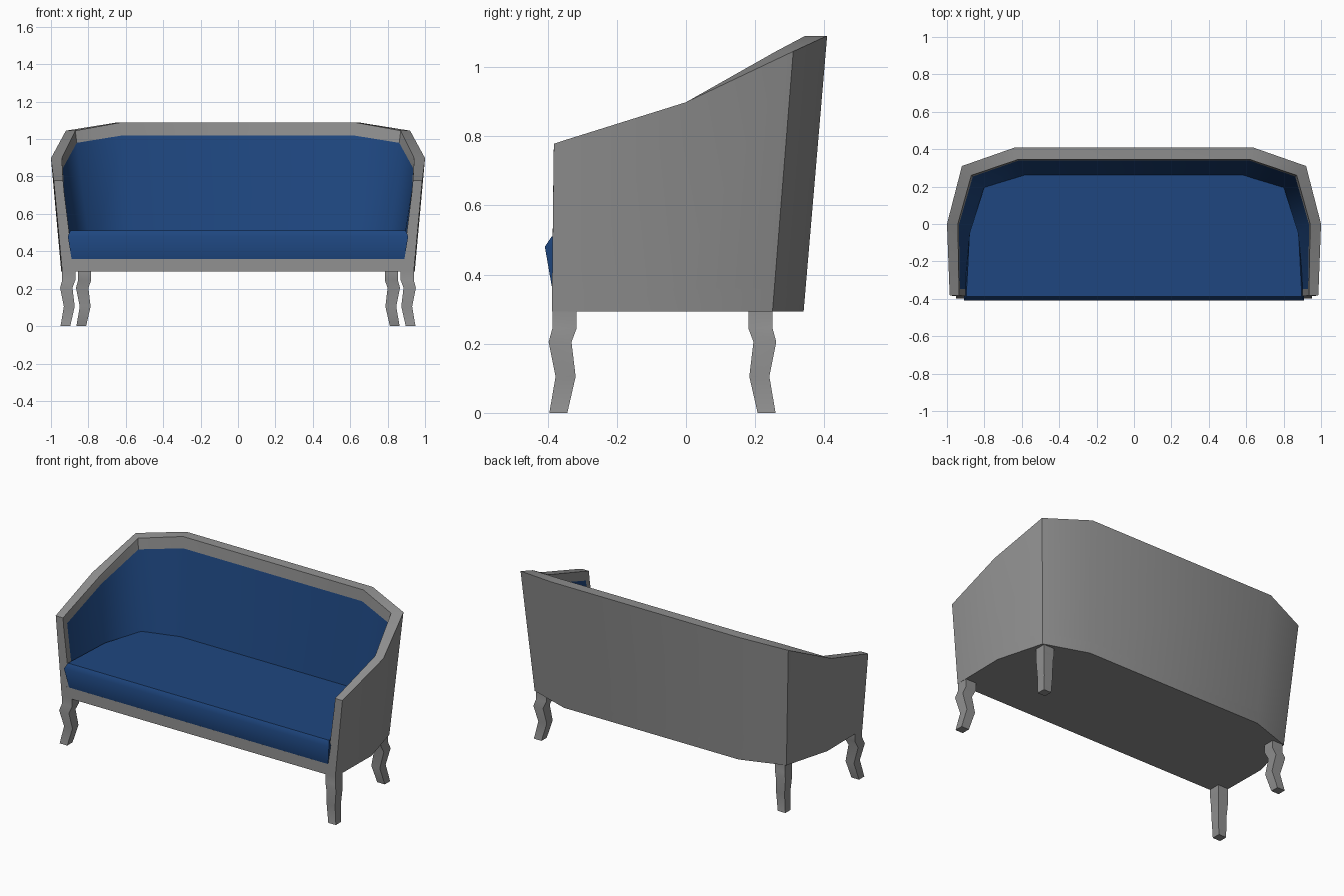
import bpy, bmesh

if "Cube" in bpy.data.objects:
    bpy.data.objects.remove(bpy.data.objects["Cube"])

blue = bpy.data.materials.new("blue_fabric")
blue.diffuse_color = (0.013, 0.062, 0.215, 1)
blue.use_nodes = True
blue.node_tree.nodes["Principled BSDF"].inputs["Base Color"].default_value = blue.diffuse_color
grey = bpy.data.materials.new("dark_grey")
grey.diffuse_color = (0.165, 0.165, 0.165, 1)
grey.use_nodes = True
grey.node_tree.nodes["Principled BSDF"].inputs["Base Color"].default_value = grey.diffuse_color
grey.diffuse_color = (0.28, 0.28, 0.28, 1)
grey.use_nodes = True
grey.node_tree.nodes["Principled BSDF"].inputs["Base Color"].default_value = grey.diffuse_color


def make(name, verts, faces, mat=grey, recalc=True, angle=0.5):
    bm = bmesh.new()
    vs = [bm.verts.new(v) for v in verts]
    for f in faces:
        bm.faces.new([vs[i] for i in f])
    loose = [v for v in bm.verts if not v.link_faces]
    bmesh.ops.delete(bm, geom=loose, context='VERTS')
    if recalc:
        bmesh.ops.recalc_face_normals(bm, faces=bm.faces[:])
    me = bpy.data.meshes.new(name)
    bm.to_mesh(me)
    bm.free()
    ob = bpy.data.objects.new(name, me)
    bpy.context.collection.objects.link(ob)
    me.materials.append(mat)
    bpy.ops.object.select_all(action='DESELECT')
    ob.select_set(True)
    bpy.context.view_layer.objects.active = ob
    bpy.ops.object.shade_smooth_by_angle(angle=angle)
    return ob


def stack(name, rings, **kw):
    """Closed solid through equal-sized rings."""
    n = len(rings[0])
    faces = [list(range(n)), list(range(len(rings) * n - n, len(rings) * n))]
    for r in range(len(rings) - 1):
        for i in range(n):
            j = (i + 1) % n
            faces.append((r * n + i, r * n + j, r * n + n + j, r * n + n + i))
    return make(name, [v for ring in rings for v in ring], faces, **kw)


def mirrored(half):
    return half + [(-x, y, z) for x, y, z in reversed(half)]


def at_height(a, b, z):
    t = (z - a[2]) / (b[2] - a[2])
    return tuple(p + (q - p) * t for p, q in zip(a, b))


# Right half of the wall plan, front to back
Z0, Z1 = 0.293, 0.36
out_low = [(.94, -.388, Z0), (.941, -.35, Z0), (.945, -.04, Z0), (.865, .25, Z0), (.60, .34, Z0)]
out_top = [(.985, -.382, .778), (.987, -.345, .79), (1, 0, .898), (.92, .31, 1.045), (.64, .408, 1.09)]
in_top = [(.935, -.382, .778), (.936, -.345, .79), (.942, 0, .898), (.87, .26, 1.045), (.62, .345, 1.09)]
in_band = [(.93, -.383, .72), (.931, -.347, .732), (.936, -.004, .845), (.862, .254, .98), (.615, .34, 1.02)]
in_low = [(.885, -.387, Z1), (.885, -.35, Z1), (.87, -.06, Z1), (.785, .175, Z1), (.57, .24, Z1)]
out_mid = [at_height(a, b, Z1) for a, b in zip(out_low, out_top)]

# Base with front apron
stack("base", [mirrored(out_low), mirrored(out_mid)])

# Wrap-around frame and its inner upholstery
rows = [mirrored(r) for r in (out_mid, out_top, in_top, in_band, in_low)]
secs, m = len(rows[0]), len(rows)
verts = [rows[j][i] for i in range(secs) for j in range(m)]
frame, panel = [list(range(m)), list(range(secs * m - 1, secs * m - m - 1, -1))], []
for i in range(secs - 1):
    for j in range(m - 1):
        quad = (i * m + j, i * m + m + j, i * m + m + j + 1, i * m + j + 1)
        (panel if j == 3 and 0 < i < secs - 2 else frame).append(quad)
make("frame", verts, frame, recalc=False)
make("inner_upholstery", verts, panel, mat=blue, recalc=False, angle=1.4)


# Seat cushion with a softly bulging front edge
def seat_ring(x, y, z, s):
    return mirrored([(x, y, z), (.865 + s, -.05, z), (.785 + s, .185 + s, z), (.57 + s, .25 + s, z)])


stack("seat_cushion", [seat_ring(.89, -.387, Z1, 0), seat_ring(.91, -.408, .48, .015),
                       seat_ring(.897, -.388, .51, .015)], mat=blue, angle=0.95)

# Curved square legs: height, half width, outward shift
profile = [(.30, .035, 0), (.245, .035, 0), (.205, .033, .013), (.105, .029, -.003), (0, .026, .018)]
for part, cx, cy, sy in (("front", .905, -.351, -1), ("back", .82, .215, 1)):
    for side, sx in (("left", -1), ("right", 1)):
        rings = [[(sx * (cx + d) + a * w, cy + sy * d + b * w, z)
                  for a, b in ((-1, -1), (1, -1), (1, 1), (-1, 1))] for z, w, d in profile]
        stack(f"{part}_{side}_leg", rings)
